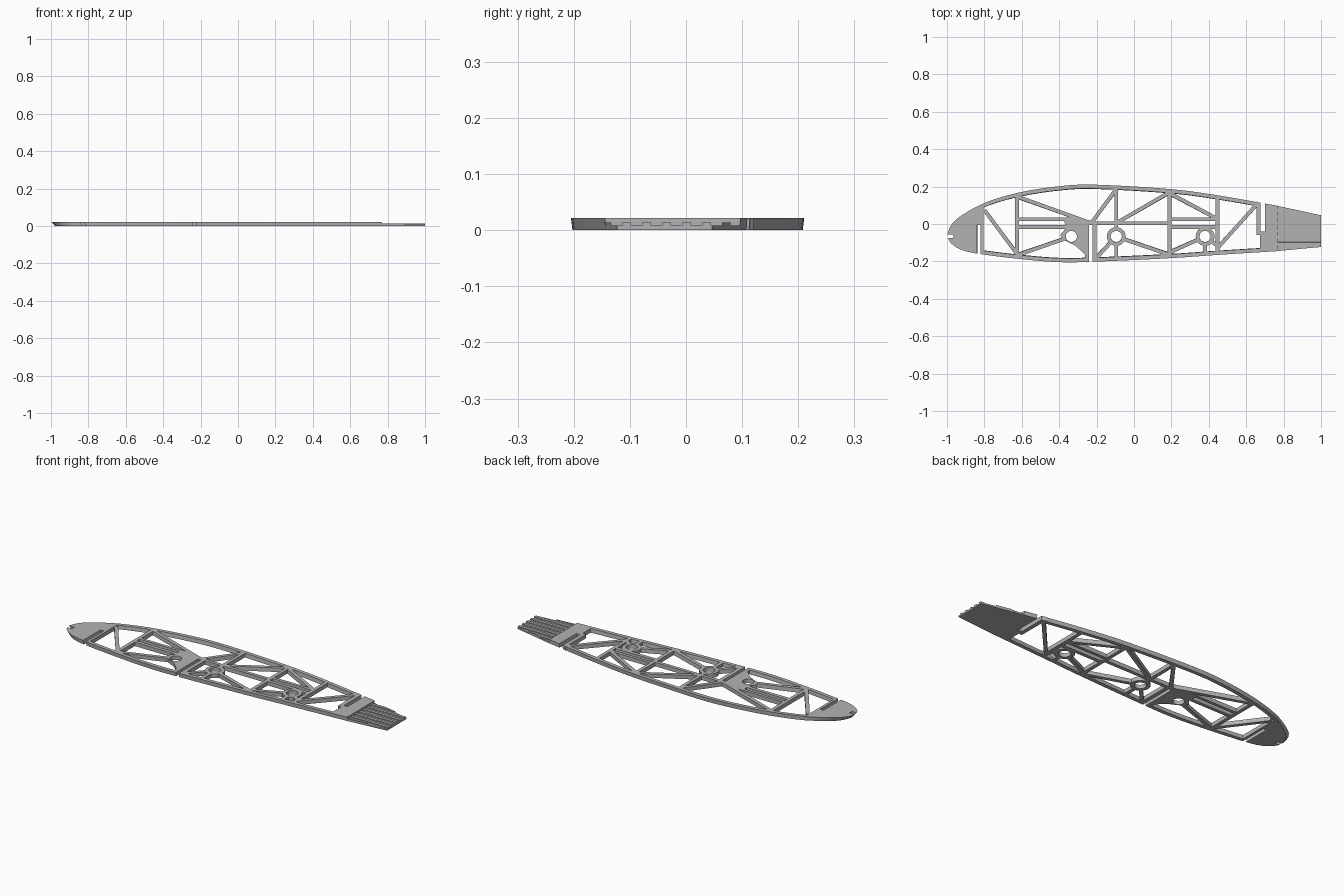
import bpy, math
from mathutils import Vector, geometry

cube = bpy.data.objects.get("Cube")
if cube:
    bpy.data.objects.remove(cube)

THICK, FLOOR, RIDGE = 0.022, 0.008, 0.014
SKIN, WEB, STEP = 0.021, 0.02, 0.77

grey = bpy.data.materials.new("plain_grey")
grey.use_nodes = True
grey.diffuse_color = (0.45, 0.45, 0.45, 1)
grey.node_tree.nodes["Principled BSDF"].inputs["Base Color"].default_value = grey.diffuse_color


def smooth(points, n=8):
    """Smooth curve through the points."""
    p = [Vector(q) for q in points]
    p = [2 * p[0] - p[1]] + p + [2 * p[-1] - p[-2]]
    out = []
    for a, b, c, d in zip(p, p[1:], p[2:], p[3:]):
        for i in range(n):
            t = i / n
            out.append((2 * b + (c - a) * t + (2 * a - 5 * b + 4 * c - d) * t * t
                        + (3 * b - a - 3 * c + d) * t ** 3) / 2)
    return out + [p[-2]]


def height_at(curve, x):
    for a, b in zip(curve, curve[1:]):
        if a.x <= x <= b.x:
            return a.y + (b.y - a.y) * (x - a.x) / max(b.x - a.x, 1e-9)
    return curve[-1].y


def inside(poly, p):
    hit = False
    for a, b in zip(poly, poly[1:] + poly[:1]):
        if (a[1] > p.y) != (b[1] > p.y):
            if p.x < a[0] + (b[0] - a[0]) * (p.y - a[1]) / (b[1] - a[1]):
                hit = not hit
    return hit


def rect(x0, x1, y0, y1):
    return [(x0, y0), (x1, y0), (x1, y1), (x0, y1)]


def bar(a, b, width=WEB):
    a, b = Vector(a), Vector(b)
    side = (b - a).orthogonal().normalized() * width / 2
    return [a + side, a - side, b - side, b + side]


def disc(centre, r, n=32):
    return [(centre[0] + r * math.cos(math.tau * i / n),
             centre[1] + r * math.sin(math.tau * i / n)) for i in range(n)]


def plate(name, layers, z0, z1):
    """Solid prism from ordered layers of (is_solid, polygon); later layers win."""
    coords, edges = [], []
    for _, poly in layers:
        k, n = len(coords), len(poly)
        coords += [Vector(q) for q in poly]
        edges += [(k + i, k + (i + 1) % n) for i in range(n)]
    pts, _, tris, *_ = geometry.delaunay_2d_cdt(coords, edges, [], 0, 1e-5)
    kept = []
    for t in tris:
        a, b, c = (pts[i] for i in t)
        mid, solid = (a + b + c) / 3, False
        for flag, poly in layers:
            if inside(poly, mid):
                solid = flag
        if solid:
            kept.append(list(t) if (b - a).cross(c - a) > 0 else list(t)[::-1])
    n = len(pts)
    rims = {(t[i], t[(i + 1) % 3]) for t in kept for i in range(3)}
    faces = [t[::-1] for t in kept] + [[i + n for i in t] for t in kept]
    faces += [[a, b, b + n, a + n] for a, b in rims if (b, a) not in rims]

    def drafted(p, z):
        # the lower side is slightly smaller, most of all at the nose
        f = 1 - z / THICK
        return (p.x + f * 0.1 * max(0, -0.8 - p.x), p.y * (1 - 0.013 * f), z)

    mesh = bpy.data.meshes.new(name)
    mesh.from_pydata([drafted(p, z) for z in (z0, z1) for p in pts], [], faces)
    used = {i for f in faces for i in f}
    mesh.materials.append(grey)
    obj = bpy.data.objects.new(name, mesh)
    bpy.context.collection.objects.link(obj)
    if len(used) < 2 * n:
        import bmesh
        bm = bmesh.new()
        bm.from_mesh(mesh)
        bmesh.ops.delete(bm, geom=[v for v in bm.verts if not v.link_faces], context="VERTS")
        bm.to_mesh(mesh)
        bm.free()
    return obj


# Aerofoil outline, nose to step
upper = smooth([(-1, -0.06), (-0.98, -0.01), (-0.93, 0.04), (-0.8, 0.112), (-0.62, 0.167),
                (-0.4, 0.202), (-0.2, 0.21), (0.19, 0.187), (0.45, 0.153), (STEP, 0.097)])
lower = smooth([(-1, -0.06), (-0.98, -0.1), (-0.93, -0.135), (-0.84, -0.158), (-0.62, -0.186),
                (-0.4, -0.204), (-0.2, -0.201), (0.19, -0.183), (0.45, -0.165), (STEP, -0.145)])
outline = upper + lower[:0:-1]

# Hollow interior
x0, x1, n = -0.805, 0.675, 48
xs = [x0 + (x1 - x0) * i / n for i in range(n + 1)]
hollow = [(x, height_at(upper, x) - SKIN) for x in xs]
hollow += [(x, height_at(lower, x) + SKIN) for x in reversed(xs)]
layers = [(True, outline), (False, hollow)]

# Upright webs
for x in (-0.625, -0.095, 0.19, 0.447):
    ends = height_at(lower, x) + SKIN / 2, height_at(upper, x) - SKIN / 2
    layers.append((True, rect(x - WEB / 2, x + WEB / 2, *ends)))

# Paired spar bars and the single centre bar
for a, b in ((-0.625, -0.36), (0.19, 0.447)):
    layers.append((True, rect(a, b, 0.017, 0.034)))
    layers.append((True, rect(a, b, -0.026, -0.006)))
layers.append((True, rect(-0.24, 0.19, -0.005, 0.014)))

# Diagonal braces
hub_mid, hub_rear = (-0.095, -0.067), (0.38, -0.067)
for a, b in (((-0.8, 0.075), (-0.62, -0.168)), ((-0.62, 0.145), (-0.25, 0.012)),
             ((-0.62, -0.165), (-0.35, -0.072)), ((-0.225, 0.01), (-0.1, 0.18)),
             ((-0.09, 0.008), (0.19, 0.17)), ((0.19, 0.165), (0.45, 0.025)),
             ((0.45, -0.125), (0.665, 0.115)), ((-0.205, -0.185), hub_mid),
             (hub_mid, (0.19, -0.165)), ((0.19, -0.152), hub_rear),
             ((0.38, -0.16), hub_rear), (hub_rear, (0.45, -0.12))):
    layers.append((True, bar(a, b)))

# Gusset plate beside the middle slot
layers.append((True, [(-0.375, 0.034), (-0.3, 0.034), (-0.2, 0.01), (-0.2, -0.19), (-0.262, -0.19),
                      (-0.262, -0.165), (-0.31, -0.118), (-0.375, -0.085), (-0.395, -0.06),
                      (-0.365, -0.025)]))

# Hubs and their holes
for c in (hub_mid, hub_rear):
    layers.append((True, disc(c, 0.05)))
for c in (hub_mid, hub_rear, (-0.335, -0.067)):
    layers.append((False, disc(c, 0.03)))

# Rear slot wall, then the open slots and the nose notch
layers.append((True, rect(0.655, 0.68, -0.06, 0.11)))
for slot in ((-0.84, -0.82, -0.3, -0.005), (-0.24, -0.222, -0.3, -0.005),
             (0.677, 0.7, -0.04, 0.3), (-1.1, -0.965, -0.075, -0.055)):
    layers.append((False, rect(*slot)))
plate("rib_frame", layers, 0, THICK)

# Thin tail tongue
top0, top1, low0, low1 = 0.097, 0.047, -0.145, -0.124
plate("tail_tongue", [(True, [(STEP, low0), (1, low1), (1, top1), (STEP, top0)])], 0, FLOOR)


def tail_end(y):
    """Where a lengthwise line at y leaves the tapered tongue."""
    if y > top1:
        return STEP + (1 - STEP) * (top0 - y) / (top0 - top1)
    if y < low1:
        return STEP + (1 - STEP) * (y - low0) / (low1 - low0)
    return 1


# Lengthwise ridges on the tongue
for i in range(7):
    y = -0.142 + 0.0357 * i
    a, b = max(y - 0.008, low0 + 0.001), y + 0.008
    ends = [(tail_end(q), q) for q in (a, low1, top1, b) if a <= q <= b]
    plate("tail_ridge_%d" % (i + 1), [(True, [(STEP, a)] + ends + [(STEP, b)])], FLOOR, RIDGE)
